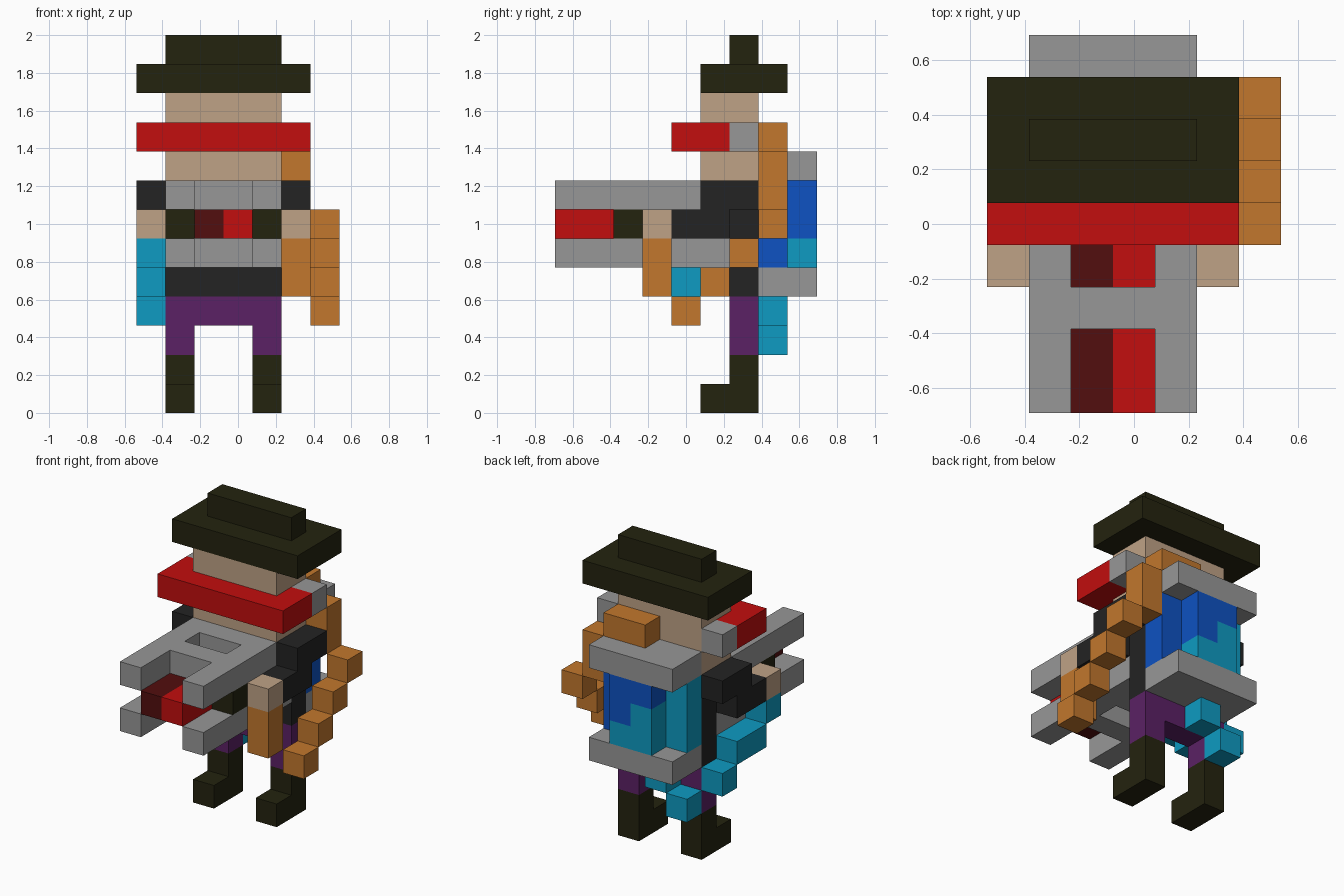
import bpy, bmesh
from mathutils import Vector, Matrix

cube = bpy.data.objects.get("Cube")
if cube:
    bpy.data.objects.remove(cube, do_unlink=True)

U = 2 / 13                      # one block; the figure is 7 x 9 x 13 blocks
ORIGIN = Vector((-3.5, -4.5, 0))
BODY_MID = 3                    # the body's mirror plane, in blocks


def material(name, rgb):
    lin = [((c / 255 + 0.055) / 1.055) ** 2.4 if c > 10 else c / 255 / 12.92 for c in rgb]
    m = bpy.data.materials.new(name)
    m.use_nodes = True
    m.diffuse_color = (*lin, 1)
    m.node_tree.nodes["Principled BSDF"].inputs["Base Color"].default_value = (*lin, 1)
    return m


OLIVE = material("dark olive", (36, 35, 15))
SKIN = material("skin", (191, 162, 134))
RED = material("red", (194, 14, 14))
MAROON = material("dark red", (82, 14, 14))
GREY = material("grey", (151, 151, 151))
BLACK = material("soft black", (35, 35, 35))
ORANGE = material("orange", (194, 119, 45))
CYAN = material("cyan", (14, 155, 194))
BLUE = material("blue", (14, 82, 194))
PURPLE = material("purple", (91, 33, 101))


def part(name, mat, *boxes, mirror=False):
    """Boxes are (x0, x1, y0, y1, z0, z1) in blocks; mirror adds the other side."""
    boxes = list(boxes)
    if mirror:
        boxes += [(2 * BODY_MID - b[1], 2 * BODY_MID - b[0], *b[2:]) for b in boxes]
    bm = bmesh.new()
    for x0, x1, y0, y1, z0, z1 in boxes:
        mid = Vector((x0 + x1, y0 + y1, z0 + z1)) / 2 + ORIGIN
        size = Vector((x1 - x0, y1 - y0, z1 - z0))
        bmesh.ops.create_cube(bm, size=1, matrix=Matrix.Translation(mid * U)
                              @ Matrix.Diagonal((*(size * U), 1)))
    mesh = bpy.data.meshes.new(name)
    bm.to_mesh(mesh)
    bm.free()
    mesh.materials.append(mat)
    obj = bpy.data.objects.new(name, mesh)
    bpy.context.collection.objects.link(obj)
    return obj


def cells(*points):
    """Single blocks given by their corner."""
    return [(x, x + 1, y, y + 1, z, z + 1) for x, y, z in points]


# Head and hat
part("hat_crown", OLIVE, (1, 5, 6, 7, 12, 13))
part("hat_brim", OLIVE, (0, 6, 5, 8, 11, 12))
part("head", SKIN, (1, 5, 5, 7, 8, 11))
part("visor", RED, (0, 6, 4, 5, 9, 10), (0, 1, 5, 6, 9, 10), (5, 6, 5, 6, 9, 10))
part("ear_pieces", GREY, (5, 6, 6, 7, 9, 10), mirror=True)

# Body and limbs
part("torso", BLACK, (1, 5, 6, 7, 4, 8))
part("arms", BLACK, (5, 6, 5, 7, 7, 8), (5, 6, 4, 6, 6, 7), mirror=True)
part("hands", SKIN, (5, 6, 3, 4, 6, 7), mirror=True)
part("hips", PURPLE, (1, 5, 6, 7, 3, 4))
part("thighs", PURPLE, (4, 5, 6, 7, 2, 3), mirror=True)
part("boots", OLIVE, (4, 5, 6, 7, 1, 2), (4, 5, 5, 7, 0, 1), mirror=True)

# Forked device held in front: two matching plates around a coloured core
for name, z in (("upper_plate", 7), ("lower_plate", 5)):
    part(name, GREY, (1, 2, 0, 6, z, z + 1), (4, 5, 0, 6, z, z + 1),
         (2, 4, 2, 3, z, z + 1), (2, 4, 4, 6, z, z + 1))
part("core_sides", OLIVE, (4, 5, 2, 6, 6, 7), mirror=True)
part("core_right", MAROON, (2, 3, 0, 6, 6, 7))
part("core_left", RED, (3, 4, 0, 6, 6, 7))

# Tank on the back: caps and a rounded barrel split between two liquids
part("tank_caps", GREY, (1, 5, 7, 9, 8, 9), (1, 5, 7, 9, 4, 5))
part("tank_blue", BLUE, (3, 5, 7, 8, 5, 8), (3, 4, 8, 9, 6, 8), (2, 3, 8, 9, 7, 8))
part("tank_cyan", CYAN, (1, 3, 7, 8, 5, 8), (3, 4, 8, 9, 5, 6), (2, 3, 8, 9, 5, 7))

# Hoses stepping from the tank to the hands
part("orange_hose", ORANGE, (3, 5, 7, 8, 9, 10), (5, 6, 7, 8, 7, 9),
     *cells((6, 7, 6), (6, 6, 5), (6, 5, 4), (6, 4, 3)), (5, 6, 3, 4, 4, 6))
part("cyan_hose", CYAN, *cells((2, 7, 3), (1, 7, 2), (0, 6, 3)),
     (0, 1, 4, 6, 4, 5), *cells((0, 3, 5)))
